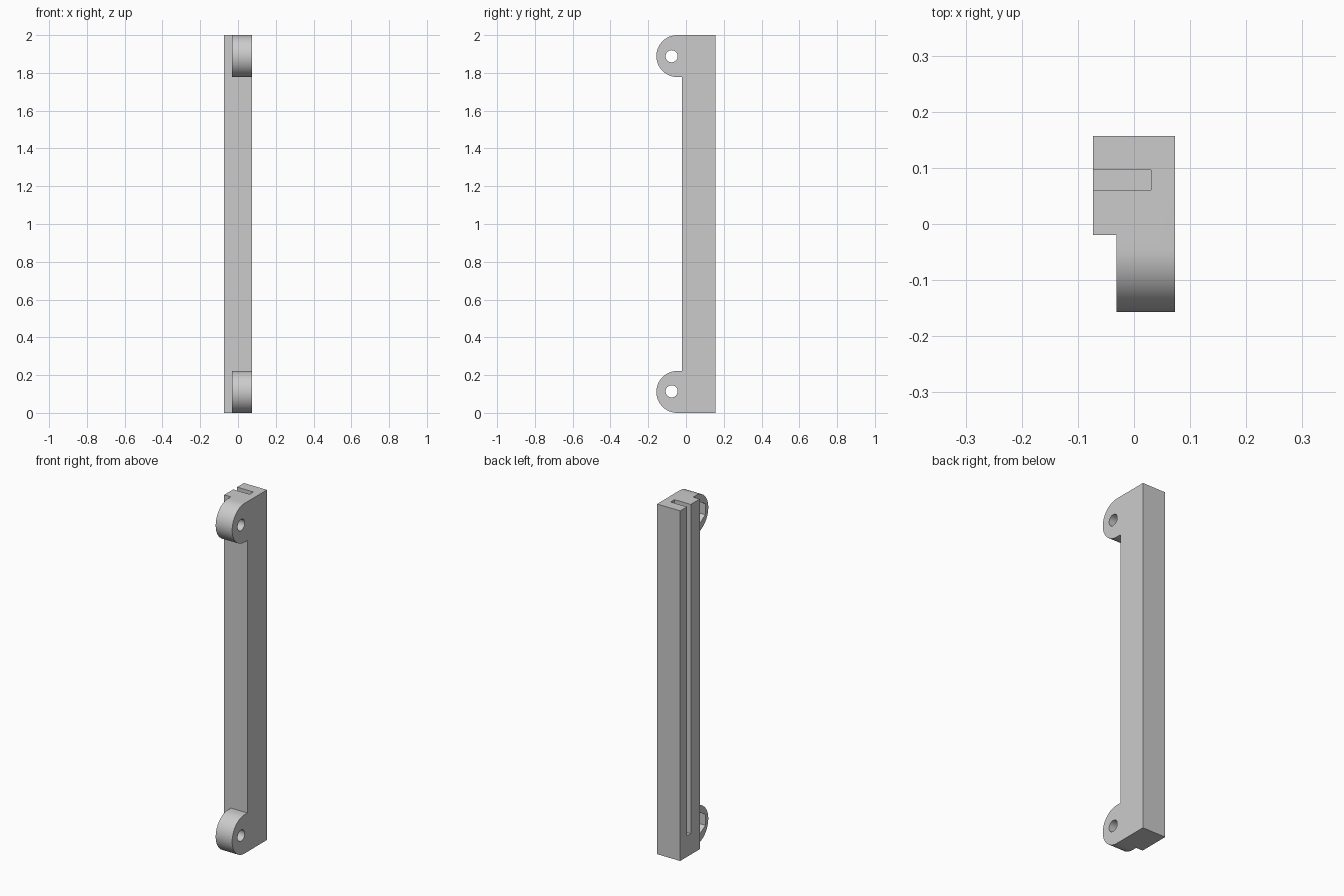
import bpy
import bmesh
from math import cos, sin, pi, radians

cube = bpy.data.objects.get("Cube")
if cube:
    bpy.data.objects.remove(cube, do_unlink=True)

grey = bpy.data.materials.new("grey_plastic")
grey.use_nodes = True
colour = (0.6, 0.6, 0.6, 1)
grey.diffuse_color = colour
grey.node_tree.nodes["Principled BSDF"].inputs["Base Color"].default_value = colour

# Main dimensions
LEFT, RIGHT = 0.073, -0.073
LUG_RIGHT = -0.031
BACK, BAR_FRONT, LUG_FRONT = 0.157, -0.02, -0.157
HEIGHT, LUG_R = 2.0, 0.111
HOLE_Y = -0.076


def arc(y, z, r, a0, a1, n):
    """Points on an arc in the side plane, angles in degrees."""
    steps = [radians(a0 + (a1 - a0) * i / n) for i in range(n + 1)]
    return [(y + r * cos(a), z + r * sin(a)) for a in steps]


def extrude_x(name, profile, x0, x1):
    """Extrude a side profile of (y, z) points from x0 to x1."""
    bm = bmesh.new()
    face = bm.faces.new([bm.verts.new((x0, y, z)) for y, z in profile])
    out = bmesh.ops.extrude_face_region(bm, geom=[face])["geom"]
    verts = [v for v in out if isinstance(v, bmesh.types.BMVert)]
    bmesh.ops.translate(bm, vec=(x1 - x0, 0, 0), verts=verts)
    bmesh.ops.recalc_face_normals(bm, faces=bm.faces)
    mesh = bpy.data.meshes.new(name)
    bm.to_mesh(mesh)
    bm.free()
    mesh.materials.append(grey)
    obj = bpy.data.objects.new(name, mesh)
    bpy.context.collection.objects.link(obj)
    return obj


def rect(y0, y1, z0, z1):
    return [(y0, z0), (y1, z0), (y1, z1), (y0, z1)]


def combine(target, tool, operation):
    """Apply a boolean and discard the tool."""
    tool.hide_render = True
    mod = target.modifiers.new(operation.lower(), "BOOLEAN")
    mod.operation, mod.solver, mod.object = operation, "EXACT", tool
    bpy.context.view_layer.objects.active = target
    bpy.ops.object.modifier_apply(modifier=mod.name)
    bpy.data.objects.remove(tool, do_unlink=True)


# Side plate with a rounded lug at each end
lug_y = LUG_FRONT + LUG_R
profile = [(BACK, 0), (BACK, HEIGHT)]
for z in (HEIGHT - LUG_R, LUG_R):
    lug = arc(lug_y, z, LUG_R, 90, 270, 32)
    corners = [(BAR_FRONT, z + LUG_R), (BAR_FRONT, z - LUG_R)]
    profile += lug + corners[1:] if z > 1 else corners[:1] + lug
bracket = extrude_x("mounting_bar", profile, LUG_RIGHT, LEFT)

# Thicker bar behind the lugs
bar = extrude_x("bar_body", rect(BAR_FRONT, BACK, 0, HEIGHT), RIGHT, 0)
combine(bracket, bar, "UNION")

# Long slot, open at the top and on the right side
slot = extrude_x("slot_cutter", rect(0.061, 0.096, 0.12, HEIGHT + 0.1), RIGHT - 0.1, 0.03)
combine(bracket, slot, "DIFFERENCE")

# Screw holes with hexagonal nut pockets
for z in (LUG_R + 0.003, HEIGHT - LUG_R - 0.001):
    hole = extrude_x("hole_cutter", arc(HOLE_Y, z, 0.032, 0, 348.75, 31), -0.2, 0.2)
    combine(bracket, hole, "DIFFERENCE")
    pocket = extrude_x("pocket_cutter", arc(HOLE_Y, z, 0.063, 30, 330, 5), LUG_RIGHT - 0.02, 0.02)
    combine(bracket, pocket, "DIFFERENCE")

bpy.ops.object.select_all(action="DESELECT")
bracket.select_set(True)
bpy.context.view_layer.objects.active = bracket
bpy.ops.object.shade_smooth_by_angle(angle=radians(30))
